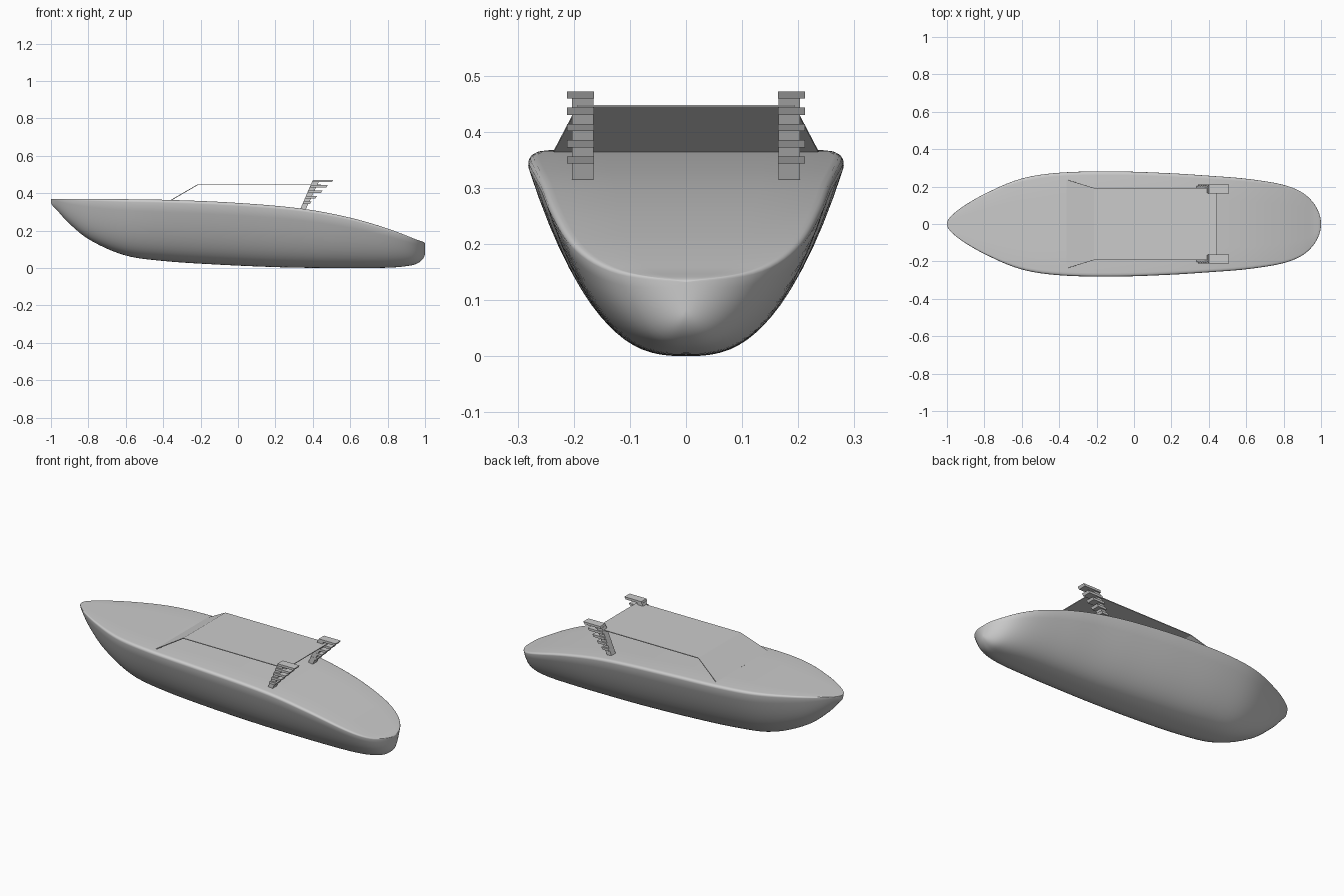
import bpy, bmesh, math

if "Cube" in bpy.data.objects:
    bpy.data.objects.remove(bpy.data.objects["Cube"])

# x, half width, keel height, deck height
STATIONS = [
    (-1.0, 0.0, 0.352, 0.370), (-0.97, 0.050, 0.312, 0.370), (-0.9, 0.103, 0.236, 0.370),
    (-0.8, 0.160, 0.155, 0.370), (-0.6, 0.243, 0.067, 0.368), (-0.4, 0.274, 0.038, 0.365),
    (-0.1, 0.281, 0.018, 0.354), (0.2, 0.271, 0.005, 0.333), (0.4, 0.258, 0.001, 0.309),
    (0.6, 0.242, 0.0, 0.269), (0.8, 0.209, 0.002, 0.211), (0.9, 0.168, 0.010, 0.174),
    (0.96, 0.112, 0.025, 0.150), (1.0, 0.0, 0.080, 0.132)]


def make_object(name, bm):
    bmesh.ops.recalc_face_normals(bm, faces=bm.faces)
    mesh = bpy.data.meshes.new(name)
    bm.to_mesh(mesh)
    bm.free()
    obj = bpy.data.objects.new(name, mesh)
    bpy.context.collection.objects.link(obj)
    return obj


def station_at(theta):
    """Smooth interpolation along the hull, parametrised by angle."""
    ts = [math.acos(-s[0]) for s in STATIONS]
    n = len(ts)
    i = max(k for k in range(n - 1) if ts[k] <= theta + 1e-9)
    h = ts[i + 1] - ts[i]
    u = (theta - ts[i]) / h
    result = []
    for c in (1, 2, 3):
        def slope(k):
            a, b = max(k - 1, 0), min(k + 1, n - 1)
            return (STATIONS[b][c] - STATIONS[a][c]) / (ts[b] - ts[a])
        p, q = STATIONS[i][c], STATIONS[i + 1][c]
        result.append(p * (2*u**3 - 3*u**2 + 1) + q * (3*u**2 - 2*u**3)
                      + h * slope(i) * (u**3 - 2*u**2 + u) + h * slope(i + 1) * (u**3 - u**2))
    return result


# Hull: lofted sections with rounded bilge and softened deck edge
half = [(k / 16, 0.95 * (k / 16) ** 2.7) for k in range(17)]
half += [(0.997, 0.972), (0.985, 0.988), (0.965, 0.997), (0.93, 1.0), (0.5, 1.0), (0.0, 1.0)]
section = half + [(-y, z) for y, z in reversed(half[1:-1])]
bm = bmesh.new()
rings = []
N = 72
for k in range(N + 1):
    theta = math.pi * k / N
    w, low, high = station_at(theta)
    rings.append([bm.verts.new((-math.cos(theta), w * y, max(0, low) + (high - max(0, low)) * z))
                  for y, z in section])
for a, b in zip(rings, rings[1:]):
    for j in range(len(section)):
        m = (j + 1) % len(section)
        bm.faces.new((a[j], a[m], b[m], b[j]))
bmesh.ops.remove_doubles(bm, verts=bm.verts, dist=1e-5)
hull = make_object("hull", bm)
bpy.context.view_layer.objects.active = hull
hull.select_set(True)
bpy.ops.object.shade_smooth_by_angle(angle=math.radians(50))

# Canopy: thin sheet with sloped front, open at the sides and rear
bm = bmesh.new()
rows = [[bm.verts.new((x, s * y, z)) for s in (-1, 1)]
        for x, y, z in [(-0.36, 0.237, 0.364), (-0.215, 0.193, 0.448), (0.443, 0.193, 0.448)]]
for a, b in zip(rows, rows[1:]):
    bm.faces.new((a[0], b[0], b[1], a[1]))
canopy = make_object("canopy", bm)
thick = canopy.modifiers.new("thickness", 'SOLIDIFY')
thick.thickness = 0.004


def add_prism(bm, profile, y0, y1):
    """Extrude an x-z outline between two y positions."""
    a = [bm.verts.new((x, y0, z)) for x, z in profile]
    b = [bm.verts.new((x, y1, z)) for x, z in profile]
    bm.faces.new(a)
    bm.faces.new(b[::-1])
    for i in range(len(a)):
        j = (i + 1) % len(a)
        bm.faces.new((a[i], b[i], b[j], a[j]))


# Ladder-like supports: leaning stringer with treads that lengthen upward
def support(name, side):
    bm = bmesh.new()
    add_prism(bm, [(0.332, 0.313), (0.362, 0.313), (0.432, 0.462), (0.396, 0.462)],
              side * 0.165, side * 0.203)
    for i in range(5):
        z = 0.343 + 0.029 * i
        left = 0.332 + (z - 0.313) * 0.44
        right = 0.393 + 0.029 * i
        add_prism(bm, [(left, z), (right - 0.008, z), (right, z + 0.013), (left + 0.005, z + 0.013)],
                  side * 0.164, side * 0.212)
    return make_object(name, bm)


support("left_support", -1)
support("right_support", 1)
